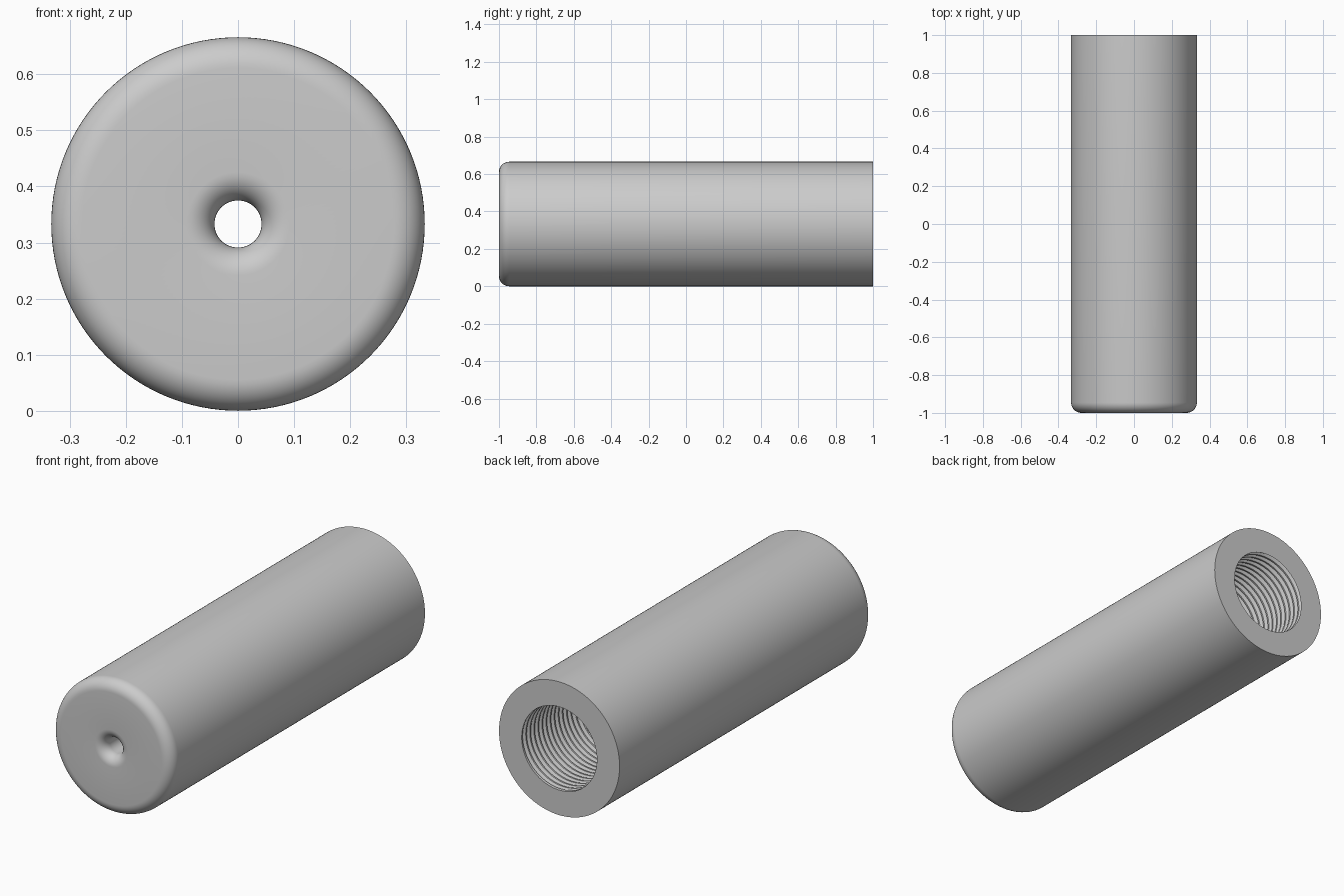
import bpy, bmesh
from math import sin, cos, pi, tau, radians

cube = bpy.data.objects.get("Cube")
if cube:
    bpy.data.objects.remove(cube, do_unlink=True)

SEG = 128                        # sides around the axis
R, HOLE = 0.333, 0.042           # outer and front hole radius
MINOR, MAJOR = 0.208, 0.225      # thread crest and root radius
BORE_END, BACK, FRONT = 0.0, 1.0, -1.0
PITCH = 0.032
THREAD = [(0, MINOR), (0.25, MINOR), (0.56, MAJOR), (0.69, MAJOR)]

grey = bpy.data.materials.new("plain_grey")
grey.use_nodes = True
colour = (0.6, 0.6, 0.6, 1)
grey.diffuse_color = colour
grey.node_tree.nodes["Principled BSDF"].inputs["Base Color"].default_value = colour


def fillet(r, y, size, start, end, steps=10):
    """Arc points (radius, y) about a centre, for rounded rims."""
    angles = [start + (end - start) * i / steps for i in range(steps + 1)]
    return [(r + size * cos(a), y + size * sin(a)) for a in angles]


def add_sheet(bm, rows):
    """Skin a list of open rings of (radius, y) around the axis."""
    grid = []
    for row in rows:
        grid.append([bm.verts.new((r * cos(tau * i / SEG), y, R + r * sin(tau * i / SEG)))
                     for i, (r, y) in enumerate(row)])
    for a, b in zip(grid, grid[1:]):
        for i in range(SEG):
            bm.faces.new((a[i], a[i + 1], b[i + 1], b[i]))


bm = bmesh.new()

# Turned body: drill cone, narrow hole, rounded front rims, side, flat back
rim, lip = 0.055, 0.05
profile = [(MINOR, BORE_END), (HOLE, BORE_END - 0.1)]
profile += fillet(HOLE + lip, FRONT + lip, lip, pi, 1.5 * pi)
profile += fillet(R - rim, FRONT + rim, rim, -pi / 2, 0)
profile += [(R, BACK), (MINOR, BACK)]
add_sheet(bm, [[p] * (SEG + 1) for p in profile])

# Helical thread, trimmed to the ends of the bore
rows = []
for turn in range(-1, int((BACK - BORE_END) / PITCH) + 2):
    for part, r in THREAD:
        row = []
        for i in range(SEG + 1):
            y = BORE_END + PITCH * (turn + part + i / SEG)
            inside = BORE_END < y < BACK
            row.append((r if inside else MINOR, min(max(y, BORE_END), BACK)))
        rows.append(row)
add_sheet(bm, rows)

bmesh.ops.remove_doubles(bm, verts=bm.verts, dist=0.00005)
bmesh.ops.dissolve_degenerate(bm, edges=bm.edges, dist=0.00005)
bmesh.ops.recalc_face_normals(bm, faces=bm.faces)

mesh = bpy.data.meshes.new("threaded_sleeve")
bm.to_mesh(mesh)
bm.free()
mesh.materials.append(grey)
sleeve = bpy.data.objects.new("threaded_sleeve", mesh)
bpy.context.collection.objects.link(sleeve)

for obj in bpy.context.selected_objects:
    obj.select_set(False)
sleeve.select_set(True)
bpy.context.view_layer.objects.active = sleeve
bpy.ops.object.shade_smooth_by_angle(angle=radians(30))
